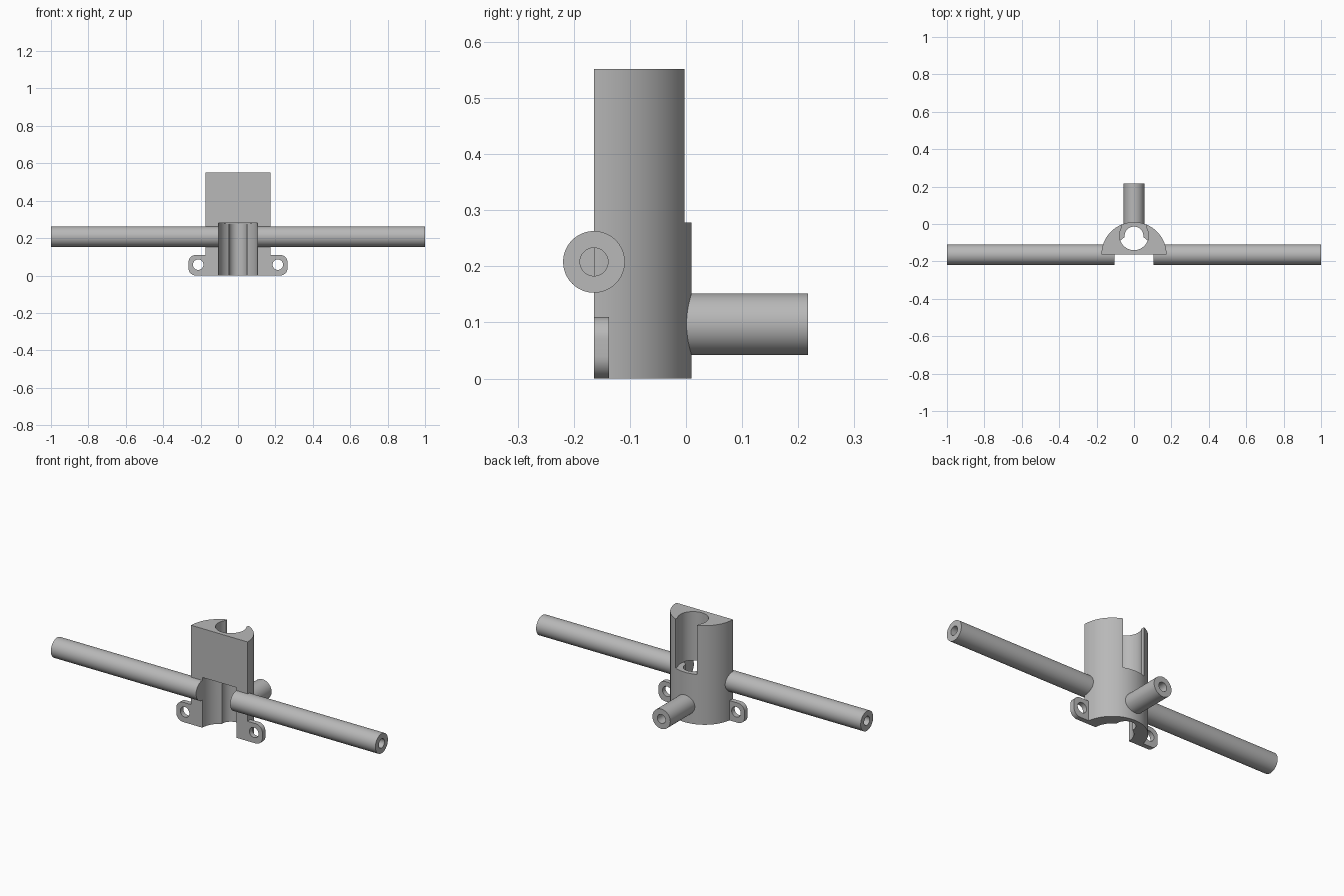
import bpy, bmesh
from math import pi, sin, cos, radians
from mathutils import Matrix, Vector

cube = bpy.data.objects.get("Cube")
if cube:
    bpy.data.objects.remove(cube, do_unlink=True)

grey = bpy.data.materials.new("plain grey")
grey.use_nodes = True
grey.diffuse_color = (0.48, 0.48, 0.48, 1)
grey.node_tree.nodes["Principled BSDF"].inputs["Base Color"].default_value = grey.diffuse_color

FRONT = -0.164      # flat front plane, also the axis of the half-round body
HEIGHT = 0.552
LEDGE = 0.278       # where the lower cavity meets the upper bore
UPRIGHT = Matrix.Rotation(radians(90), 4, 'X')   # outline (x, y) -> (x, z)


def add_object(name, bm):
    bmesh.ops.recalc_face_normals(bm, faces=bm.faces)
    mesh = bpy.data.meshes.new(name)
    bm.to_mesh(mesh)
    bm.free()
    obj = bpy.data.objects.new(name, mesh)
    mesh.materials.append(grey)
    bpy.context.collection.objects.link(obj)
    return obj


def arc(cx, cy, r, start, end, steps):
    angles = [radians(start + (end - start) * i / steps) for i in range(steps + 1)]
    return [(cx + r * cos(a), cy + r * sin(a)) for a in angles]


def prism(name, outline, low, high, turn=Matrix.Identity(4)):
    bm = bmesh.new()
    face = bm.faces.new([bm.verts.new((x, y, low)) for x, y in outline])
    top = bmesh.ops.extrude_face_region(bm, geom=[face])["geom"]
    moved = [v for v in top if isinstance(v, bmesh.types.BMVert)]
    bmesh.ops.translate(bm, verts=moved, vec=(0, 0, high - low))
    bm.transform(turn)
    return add_object(name, bm)


def cylinder(name, x, y, r, low, high, turn=Matrix.Identity(4)):
    return prism(name, arc(x, y, r, 0, 360, 64)[:-1], low, high, turn)


def carve(obj, cutters):
    for cutter in cutters:
        cutter.hide_render = True
        mod = obj.modifiers.new("cut", 'BOOLEAN')
        mod.operation, mod.solver, mod.object = 'DIFFERENCE', 'EXACT', cutter
    bpy.context.view_layer.update()
    graph = bpy.context.evaluated_depsgraph_get()
    mesh = bpy.data.meshes.new_from_object(obj.evaluated_get(graph))
    obj.modifiers.clear()
    obj.data = mesh
    for cutter in cutters:
        bpy.data.objects.remove(cutter, do_unlink=True)


def smooth(obj):
    bpy.ops.object.select_all(action='DESELECT')
    obj.select_set(True)
    bpy.context.view_layer.objects.active = obj
    bpy.ops.object.shade_smooth_by_angle(angle=radians(30))


def tube(name, start, end, floor, place, radius=0.055, bore=0.025):
    # Blind tube turned around its own z axis
    profile = [(0, start), (radius, start), (radius, end), (bore, end), (bore, floor), (0, floor)]
    bm = bmesh.new()
    verts = [bm.verts.new((r, 0, z)) for r, z in profile]
    edges = [bm.edges.new(pair) for pair in zip(verts, verts[1:])]
    bmesh.ops.spin(bm, geom=verts + edges, axis=(0, 0, 1), cent=(0, 0, 0),
                   angle=2 * pi, steps=64)
    bmesh.ops.remove_doubles(bm, verts=bm.verts, dist=1e-5)
    bm.transform(place)
    smooth(add_object(name, bm))


# Half-round body with upper bore, open rear slot, and lower front cavity
body = prism("half_round_body", arc(0, FRONT, 0.174, 0, 180, 64), 0, HEIGHT)
slot_outline = [(-0.066, -0.062), (0.066, -0.062), (0.066, 0.1), (-0.066, 0.1)]
carve(body, [
    cylinder("bore_cutter", 0, -0.062, 0.078, LEDGE, 1),
    prism("slot_cutter", slot_outline, LEDGE, 1),
    cylinder("cavity_cutter", 0, FRONT, 0.105, -0.1, LEDGE + 0.002),
    cylinder("groove_cutter", 0, -0.064, 0.05, -0.1, LEDGE + 0.002),
])
smooth(body)

# Side rods and mounting tabs
for side, label in ((1, "left"), (-1, "right")):
    place = Matrix.Translation((0, FRONT, 0.208)) @ Matrix.Rotation(side * pi / 2, 4, 'Y')
    tube(label + "_rod", 0.105, 1.0, 0.16, place)

    outline = ([(0.14, 0)] + arc(0.225, 0.04, 0.04, -90, 0, 12)
               + arc(0.225, 0.07, 0.04, 0, 90, 12) + [(0.14, 0.11)])
    outline = [(side * x, z) for x, z in outline]
    tab = prism(label + "_mounting_tab", outline, 0.137, -FRONT, UPRIGHT)
    carve(tab, [cylinder("hole_cutter", side * 0.213, 0.058, 0.028, 0, 1, UPRIGHT)])
    smooth(tab)

# Rear tube
tube("rear_tube", -0.008, 0.217, 0.012,
     Matrix.Translation((0, 0, 0.097)) @ Matrix.Rotation(-pi / 2, 4, 'X'))
